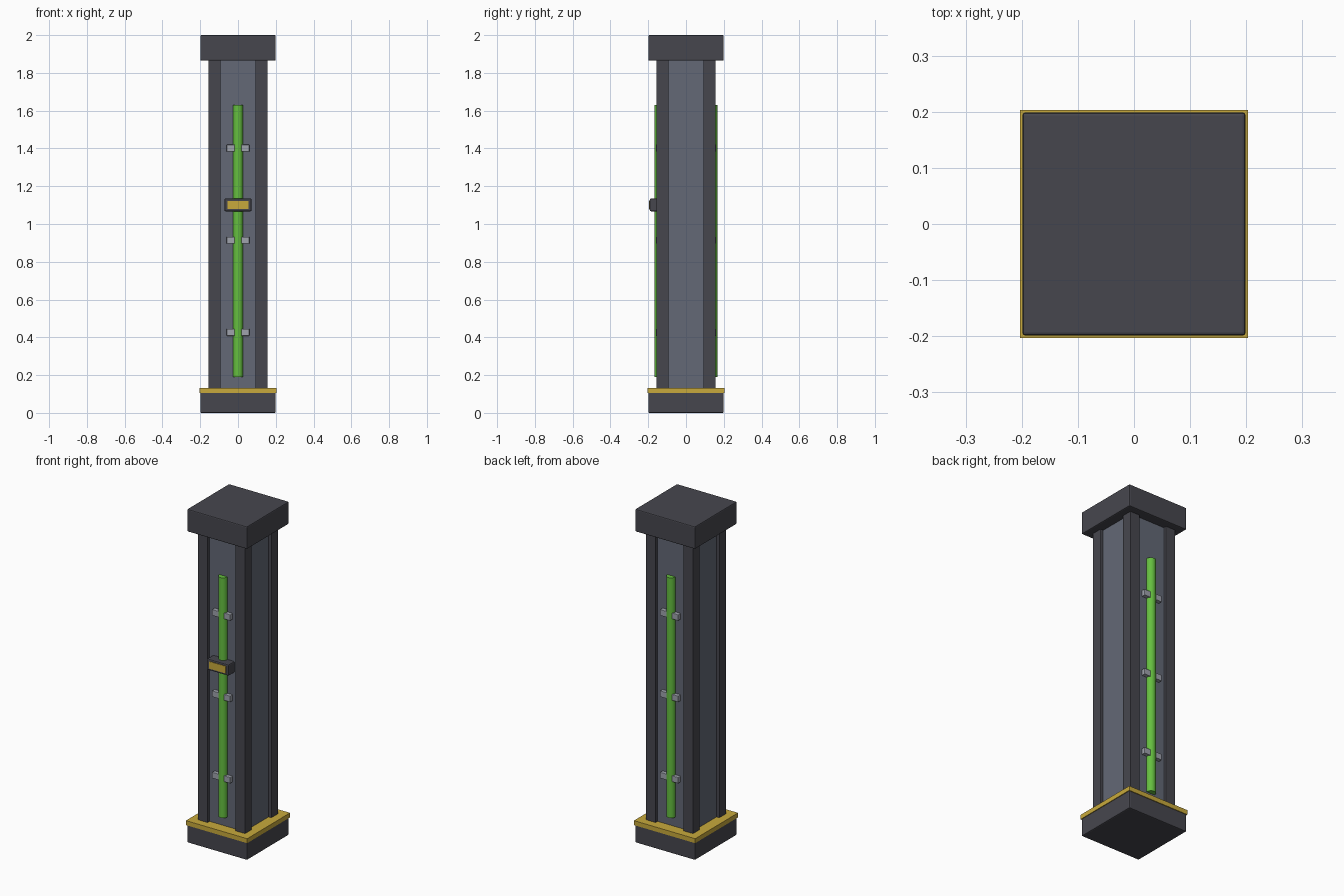
import bpy
import math

cube = bpy.data.objects.get("Cube")
if cube:
    bpy.data.objects.remove(cube, do_unlink=True)


def material(name, rgb):
    m = bpy.data.materials.new(name)
    m.use_nodes = True
    m.diffuse_color = (*rgb, 1)
    m.node_tree.nodes["Principled BSDF"].inputs["Base Color"].default_value = (*rgb, 1)
    return m


dark = material("dark grey metal", (0.062, 0.062, 0.076))
slate = material("slate blue panel", (0.125, 0.14, 0.18))
yellow = material("warning yellow", (0.58, 0.40, 0.045))
green = material("glowing green", (0.13, 0.52, 0.05))
steel = material("light steel", (0.35, 0.37, 0.42))


def finish(name, mat, bevel=0):
    o = bpy.context.object
    o.name = name
    o.data.materials.append(mat)
    if bevel:
        mod = o.modifiers.new("Bevel", "BEVEL")
        mod.width = bevel
        mod.segments = 2
    return o


def box(name, x, y, z, mat, bevel=0):
    """Box given as (low, high) ranges on each axis."""
    spans = (x, y, z)
    bpy.ops.mesh.primitive_cube_add(size=1, location=[(a + b) / 2 for a, b in spans])
    o = bpy.context.object
    o.scale = [b - a for a, b in spans]
    bpy.ops.object.transform_apply(location=False, rotation=False, scale=True)
    return finish(name, mat, bevel)


def square(name, half, z, mat, bevel=0):
    return box(name, (-half, half), (-half, half), z, mat, bevel)


# Base, trim, core and cap
square("base_block", 0.199, (0, 0.11), dark, 0.006)
square("base_trim", 0.203, (0.105, 0.132), yellow)
square("core_panels", 0.137, (0.12, 1.88), slate)
square("top_cap", 0.199, (1.865, 2), dark, 0.006)

# Corner posts
for sx, side in ((-1, "right"), (1, "left")):
    for sy, end in ((-1, "front"), (1, "back")):
        box(f"{end}_{side}_post", sorted((sx * 0.093, sx * 0.156)),
            sorted((sy * 0.093, sy * 0.156)), (0.12, 1.88), dark, 0.002)

# Light tubes with clamps on front and back
for sy, end in ((-1, "front"), (1, "back")):
    bpy.ops.mesh.primitive_cylinder_add(vertices=16, radius=0.027, depth=1.44,
                                        location=(0, sy * 0.14, 0.91))
    finish(f"{end}_light_tube", green)
    bpy.ops.object.shade_smooth_by_angle(angle=math.radians(40))
    for i in range(3):
        z = 0.426 + 0.488 * i
        box(f"{end}_clamp_{i + 1}", (-0.06, 0.06), sorted((sy * 0.13, sy * 0.16)),
            (z - 0.018, z + 0.018), steel, 0.002)

# Control box with label plate on the front
box("control_box", (-0.072, 0.072), (-0.192, -0.13), (1.067, 1.135), dark, 0.007)
box("control_plate", (-0.055, 0.055), (-0.195, -0.189), (1.08, 1.123), yellow)
